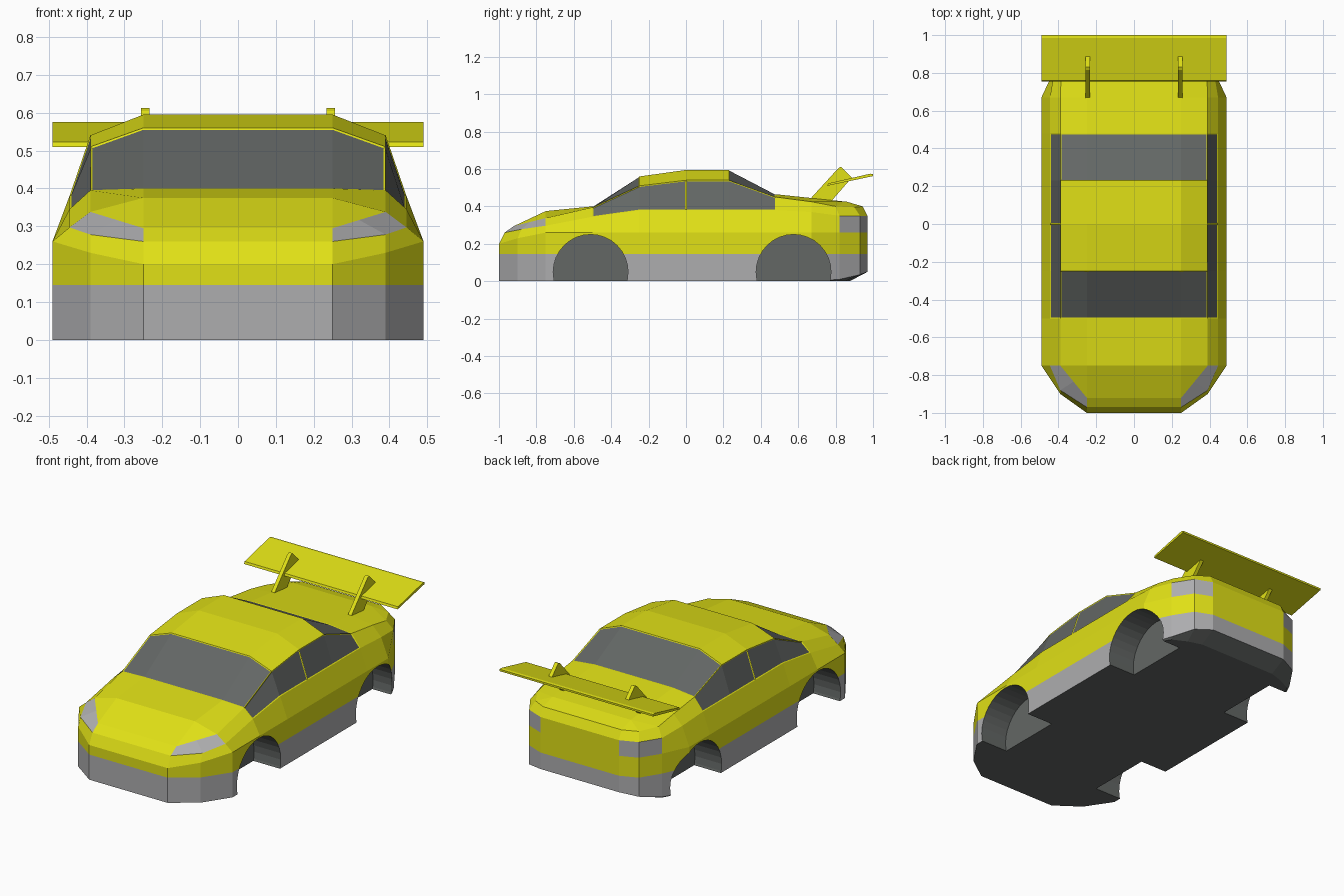
import bpy, bmesh, math
from mathutils import Matrix

if "Cube" in bpy.data.objects:
    bpy.data.objects.remove(bpy.data.objects["Cube"])

YELLOW, GRAY, DARK = 0, 1, 2
MATS = []
for name, col in (("yellow paint", (0.75, 0.75, 0.008)),
                  ("light gray trim", (0.42, 0.42, 0.43)),
                  ("dark gray glass", (0.125, 0.135, 0.13))):
    m = bpy.data.materials.new(name)
    m.diffuse_color = (*col, 1)
    m.use_nodes = True
    m.node_tree.nodes["Principled BSDF"].inputs["Base Color"].default_value = m.diffuse_color
    MATS.append(m)


def make_object(name, bm):
    me = bpy.data.meshes.new(name)
    bm.to_mesh(me)
    bm.free()
    for m in MATS:
        me.materials.append(m)
    ob = bpy.data.objects.new(name, me)
    bpy.context.collection.objects.link(ob)
    return ob


def prism(name, profile, x0, x1, taper=0.0):
    """Side profile (y, z) extruded along x."""
    bm = bmesh.new()
    a = [bm.verts.new((x0, y, z)) for y, z in profile]
    b = [bm.verts.new((x1, y, z)) for y, z in profile]
    bm.faces.new(a)
    bm.faces.new(b)
    for i in range(len(a)):
        j = (i + 1) % len(a)
        bm.faces.new((a[i], a[j], b[j], b[i]))
    bmesh.ops.recalc_face_normals(bm, faces=bm.faces)
    return make_object(name, bm)


# Half outline of the body seen from above, nose to tail
outline = [(0, -1), (.25, -1), (.39, -.9), (.49, -.75), (.49, -.5), (.49, -.25), (.49, 0),
           (.49, .23), (.49, .48), (.49, .67), (.42, .82), (.35, .93), (.25, .97), (0, .97)]
N = len(outline)

# Floor edge, tucked in under the tail
floor = [(x, y, 0) for x, y in outline[:10]]
floor += [(.41, .81, 0), (.33, .85, 0), (.25, .875, 0), (0, .875, 0)]
skirt_low = [(x, y, 0) for x, y in outline[:10]]
skirt_low += [(x, y, z) for (x, y), z in zip(outline[10:], (.01, .035, .05, .05))]
skirt_top = [(x, y, .145) for x, y in outline]
flank = [(x, y, z) for (x, y), z in zip(outline, [.2, .2, .23] + [.26] * 11)]
# Belt line under the windows
belt = [(0, -.97, .26), (.25, -.97, .26), (.39, -.88, .278), (.445, -.75, .297),
        (.445, -.5, .345)]
belt += [(.445, y, .38) for y in (-.25, 0, .23, .48)]
belt += [(.445, .67, .37), (.42, .82, .35), (.35, .93, .35), (.25, .97, .35), (0, .97, .35)]
# Bonnet edge, roof rail and boot edge
rail = [(0, -.92, .295), (.25, -.92, .295), (.32, -.835, .3165), (.39, -.75, .338),
        (.39, -.5, .395), (.39, -.25, .51), (.39, 0, .54), (.39, .23, .54), (.39, .48, .45),
        (.39, .67, .425), (.385, .8, .40), (.33, .9, .395), (.25, .945, .40), (0, .945, .40)]
# Ridge where the top flattens
spine = [(-.75, .375), (-.5, .40), (-.25, .56), (0, .595), (.23, .595), (.48, .465),
         (.67, .445), (.86, .425)]
ridge = [(.25, y, z) for y, z in spine]
ridge = [(0, *spine[0])] + [ridge[0]] * 2 + ridge + [ridge[-1]] * 2 + [(0, *spine[-1])]
centre = [(0, y, z) for _, y, z in ridge]
rings = [floor, skirt_low, skirt_top, flank, belt, rail, ridge]


def body_colour(r, k):
    if r == 0:
        return DARK                              # tail undercut
    if r == 1:
        return GRAY                              # skirt
    if r == 3 and k in (10, 11):
        return GRAY                              # tail lights
    if r == 4 and k in (1, 2):
        return GRAY                              # headlights
    if r == 4 and 4 <= k <= 7:
        return DARK                              # side windows
    if r >= 5 and k in (4, 7):
        return DARK                              # windscreen, rear window
    return YELLOW


bm = bmesh.new()
cache = {}
panes = {}


def add_face(pts, mat, sign, pane=None):
    vs = []
    for x, y, z in pts:
        key = (round(x * sign, 4) + 0.0, round(y, 4), round(z, 4))
        if key not in cache:
            cache[key] = bm.verts.new(key)
        if cache[key] not in vs:
            vs.append(cache[key])
    if len(vs) < 3:
        return
    f = bm.faces.new(vs if sign > 0 else vs[::-1])
    f.material_index = mat
    if pane:
        panes.setdefault(pane, []).append(f)


for s in (1, -1):
    for r in range(6):
        for k in range(N - 1):
            mat = body_colour(r, k)
            pane = None
            if r == 4 and mat == DARK:
                pane = ("side", s, k > 5)
            elif r == 5 and mat == DARK:
                pane = ("screen", k)
            a, b = rings[r], rings[r + 1]
            add_face((a[k], a[k + 1], b[k + 1], b[k]), mat, s, pane)
    # flat middle of bonnet, roof and boot
    for k in range(3, 10):
        mat = body_colour(6, k)
        add_face((ridge[k], ridge[k + 1], centre[k + 1], centre[k]), mat, s,
                 ("screen", k) if mat == DARK else None)
    add_face(floor[::-1], DARK, s)

bmesh.ops.recalc_face_normals(bm, faces=bm.faces)
# Thin painted frame round every pane
for faces in panes.values():
    rim = bmesh.ops.inset_region(bm, faces=faces, thickness=.005, depth=-.003,
                                 use_even_offset=True)["faces"]
    for f in rim:
        f.material_index = YELLOW
body = make_object("car_body", bm)

# Wheel arch cutter
bm = bmesh.new()
for s in (1, -1):
    for y in (-.51, .575):
        bmesh.ops.create_cone(bm, cap_ends=True, segments=32, radius1=.2, radius2=.2, depth=.3,
                              matrix=Matrix.Translation((s * .47, y, .05))
                              @ Matrix.Rotation(math.pi / 2, 4, 'Y'))
for f in bm.faces:
    f.material_index = DARK
cutter = make_object("wheel_arch_cutter", bm)
cutter.hide_render = True
cutter.display_type = 'WIRE'
cutter.hide_set(True)
cut = body.modifiers.new("wheel_arches", 'BOOLEAN')
cut.operation = 'DIFFERENCE'
cut.solver = 'EXACT'
cut.object = cutter

# Rear wing and its two struts
prism("rear_wing", [(.755, .51), (.76, .523), (.985, .575), (1, .573), (1, .562)], -.49, .49)
for side, x in (("left", -.245), ("right", .245)):
    prism("wing_strut_" + side,
          [(.655, .43), (.815, .605), (.83, .612), (.89, .55), (.87, .535), (.77, .42)],
          x - .011, x + .011)
